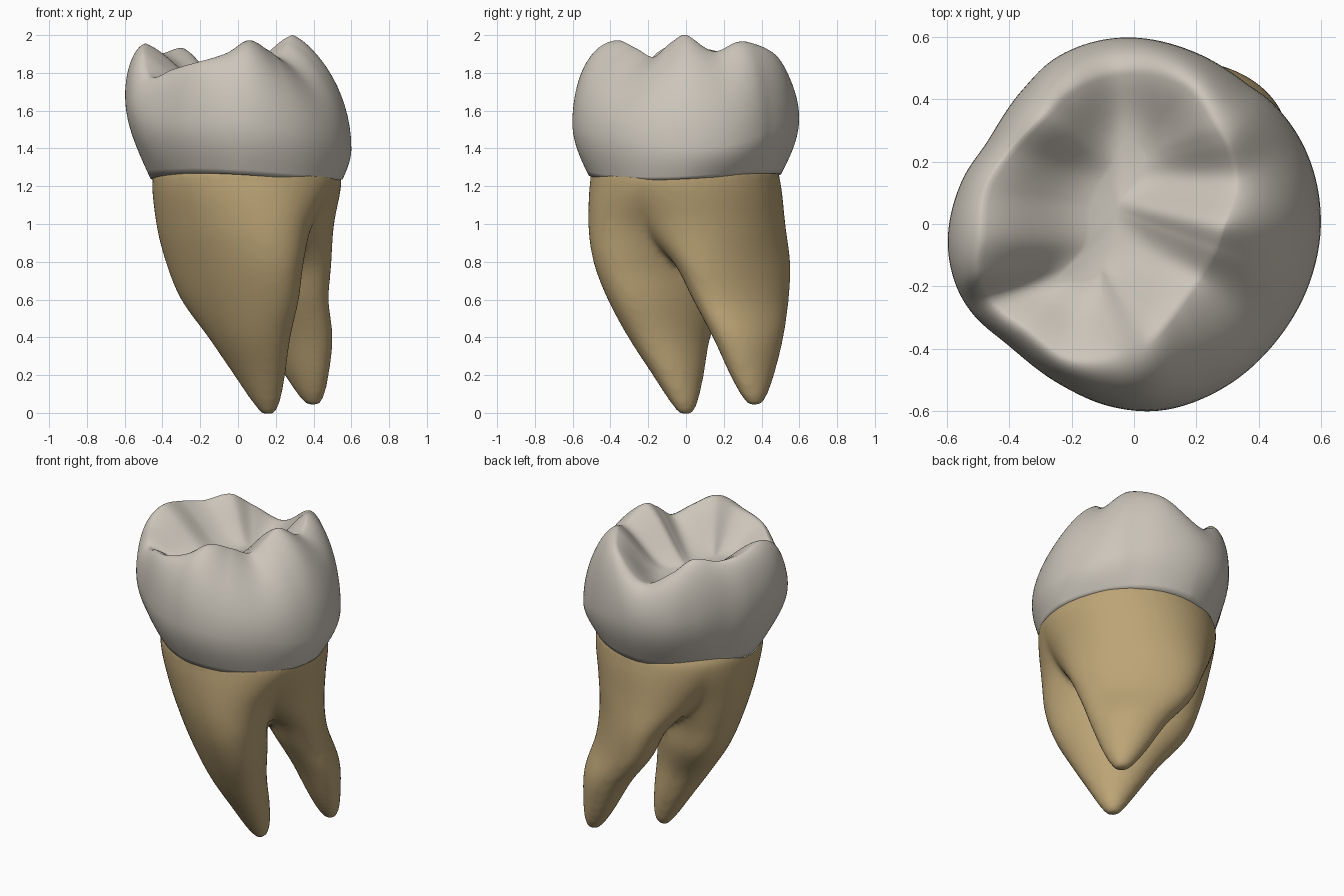
import bpy, bmesh, math

if "Cube" in bpy.data.objects:
    bpy.data.objects.remove(bpy.data.objects["Cube"])

N = 180
C45 = math.sqrt(0.5)


def material(name, rgb):
    m = bpy.data.materials.new(name)
    m.diffuse_color = (*rgb, 1)
    m.use_nodes = True
    m.node_tree.nodes["Principled BSDF"].inputs["Base Color"].default_value = m.diffuse_color
    return m


def sample(rows, k):
    """Smooth Hermite lookup in a table whose first column is the key."""
    i = 0
    while i < len(rows) - 2 and k > rows[i + 1][0]:
        i += 1
    a, b = rows[i], rows[i + 1]
    p, n = rows[max(i - 1, 0)], rows[min(i + 2, len(rows) - 1)]
    h = b[0] - a[0]
    t = (k - a[0]) / h
    out = []
    for c in range(1, len(a)):
        ma = (b[c] - p[c]) / (b[0] - p[0]) * h
        mb = (n[c] - a[c]) / (n[0] - a[0]) * h
        out.append((2*t**3 - 3*t*t + 1) * a[c] + (t**3 - 2*t*t + t) * ma
                   + (3*t*t - 2*t**3) * b[c] + (t**3 - t*t) * mb)
    return out


def wrap(rows):
    """Repeat the ends of a table keyed by angle so it is periodic."""
    return ([(r[0] - 360, *r[1:]) for r in rows[-2:]] + rows
            + [(r[0] + 360, *r[1:]) for r in rows[:2]])


def loft(bm, rings):
    """Skin a stack of closed rings and cap both ends."""
    vs = [[bm.verts.new(p) for p in r] for r in rings]
    for lo, hi in zip(vs, vs[1:]):
        n = len(lo)
        for j in range(n):
            bm.faces.new((lo[j], lo[(j + 1) % n], hi[(j + 1) % n], hi[j]))
    bm.faces.new(vs[0][::-1])
    bm.faces.new(vs[-1])


def finish(bm, name, mat):
    bmesh.ops.recalc_face_normals(bm, faces=bm.faces)
    for f in bm.faces:
        f.smooth = True
    me = bpy.data.meshes.new(name)
    bm.to_mesh(me)
    bm.free()
    me.materials.append(mat)
    ob = bpy.data.objects.new(name, me)
    bpy.context.collection.objects.link(ob)
    return ob


enamel = material("enamel_ivory", (0.60, 0.56, 0.49))
dentine = material("root_tan", (0.50, 0.37, 0.18))

# Crown: angle, widest radius, height of widest point, rim radius, rim height
crown = wrap([
    (0, .60, 1.40, .29, 2.00), (24, .60, 1.42, .36, 1.915),
    (42, .59, 1.47, .40, 1.962), (52, .578, 1.50, .42, 1.962),
    (70, .585, 1.54, .48, 1.905),
    (95, .60, 1.56, .49, 1.77), (115, .59, 1.58, .475, 1.85),
    (130, .56, 1.60, .45, 1.93), (150, .54, 1.64, .46, 1.905),
    (166, .57, 1.67, .485, 1.925), (185, .60, 1.68, .49, 1.955),
    (198, .605, 1.65, .52, 1.90), (208, .595, 1.60, .52, 1.78),
    (225, .56, 1.56, .48, 1.82), (245, .567, 1.55, .48, 1.86),
    (262, .59, 1.54, .43, 1.905), (278, .605, 1.53, .37, 1.972),
    (298, .60, 1.49, .30, 1.93), (321, .592, 1.45, .27, 1.885),
    (343, .595, 1.41, .275, 1.96)])
# Central groove: angle of the meridian and where it ends
groove = wrap([
    (0, -.06, .08), (28, .0, .16), (53, .02, .22), (95, -.03, .25),
    (130, -.06, .18), (166, -.12, .06), (185, -.13, -.06), (208, -.23, -.17),
    (225, -.19, -.175), (262, -.12, -.15), (300, -.10, -.09), (325, -.08, .0)])
PIT_Z = 1.71


def crown_column(deg):
    """Points of one meridian, from the neck over the rim to the groove."""
    R, zm, rim, rz = sample(crown, deg)
    gx, gy = sample(groove, deg)
    th = math.radians(deg)
    c, s = math.cos(th), math.sin(th)
    neck = (0.515 + 0.04 * c - 0.035 * max(0, math.sin(2 * th))
            - 0.05 * max(0, math.cos(th - math.radians(135))) ** 4)
    zn = 1.25 + 0.018 * math.cos(2 * th - math.radians(130))
    pts = [((neck - .06) * c, (neck - .06) * s, zn + .01)]
    for i in range(11):                      # neck up to the widest line
        w = i / 10
        r = neck + (R - neck) * math.sin(w * math.pi / 2)
        pts.append((r * c, r * s, zn + (zm - zn) * w))
    k = (1.15 + 0.45 * max(0, c) - 0.35 * max(0, math.cos(th - 1.0)) ** 3
         - 0.2 * max(0, math.cos(th - 4.45)) ** 3)
    for i in range(1, 17):                   # widest line up to the rim
        a = i / 16 * math.pi / 2
        r = rim + (R - rim) * max(0, math.cos(a)) ** k
        pts.append((r * c, r * s, zm + (rz - zm) * math.sin(a)))
    for i in range(1, 22):                   # chewing surface
        t = 1 - i / 22
        f = (0.5 * t + 0.25 * (1 - math.cos(math.pi * t))) ** (1 + 3 * (2 - rz))
        pts.append((gx + (rim * c - gx) * t, gy + (rim * s - gy) * t,
                    PIT_Z + (rz - PIT_Z) * f))
    return pts


bm = bmesh.new()
columns = [crown_column(360 * j / N) for j in range(N)]
loft(bm, list(zip(*columns)))
finish(bm, "crown", enamel)

# Roots: height, centre and half widths along / across the diagonal of the tooth
front_root = [
    (-.008, .113, -.113, .03, .035), (.05, .10, -.113, .065, .075),
    (.2, .052, -.11, .113, .155), (.4, -.02, -.105, .165, .26),
    (.6, -.065, -.08, .215, .385), (.8, -.10, -.076, .255, .45),
    (1.0, -.085, -.06, .33, .485), (1.24, .03, -.037, .487, .517),
    (1.32, .03, -.04, .45, .48)]
back_root = [
    (.04, .54, -.025, .03, .035), (.09, .53, -.02, .06, .075),
    (.2, .505, -.01, .095, .135), (.4, .455, .01, .14, .225),
    (.6, .365, .045, .165, .32), (.8, .30, .04, .205, .39),
    (1.0, .165, .012, .345, .45), (1.24, .03, -.037, .487, .517),
    (1.32, .03, -.04, .45, .48)]


def root_rings(rows):
    z0, z1 = rows[0][0], rows[-1][0]
    rings = []
    for i in range(41):
        z = z0 + (z1 - z0) * i / 40
        p, q, a, b = sample(rows, z)
        ring = []
        for j in range(48):
            t = 2 * math.pi * j / 48
            u, v = p + a * math.cos(t), q + b * math.sin(t)
            ring.append(((u - v) * C45, (u + v) * C45, z))
        rings.append(ring)
    return rings


bm = bmesh.new()
loft(bm, root_rings(front_root))
loft(bm, root_rings(back_root))
roots = finish(bm, "roots", dentine)

# Fuse the two roots into one trunk and soften the fork
fuse = roots.modifiers.new("fuse", 'REMESH')
fuse.mode = 'VOXEL'
fuse.voxel_size = 0.018
fuse.use_smooth_shade = True
soft = roots.modifiers.new("soften", 'SMOOTH')
soft.factor = 0.5
soft.iterations = 10
